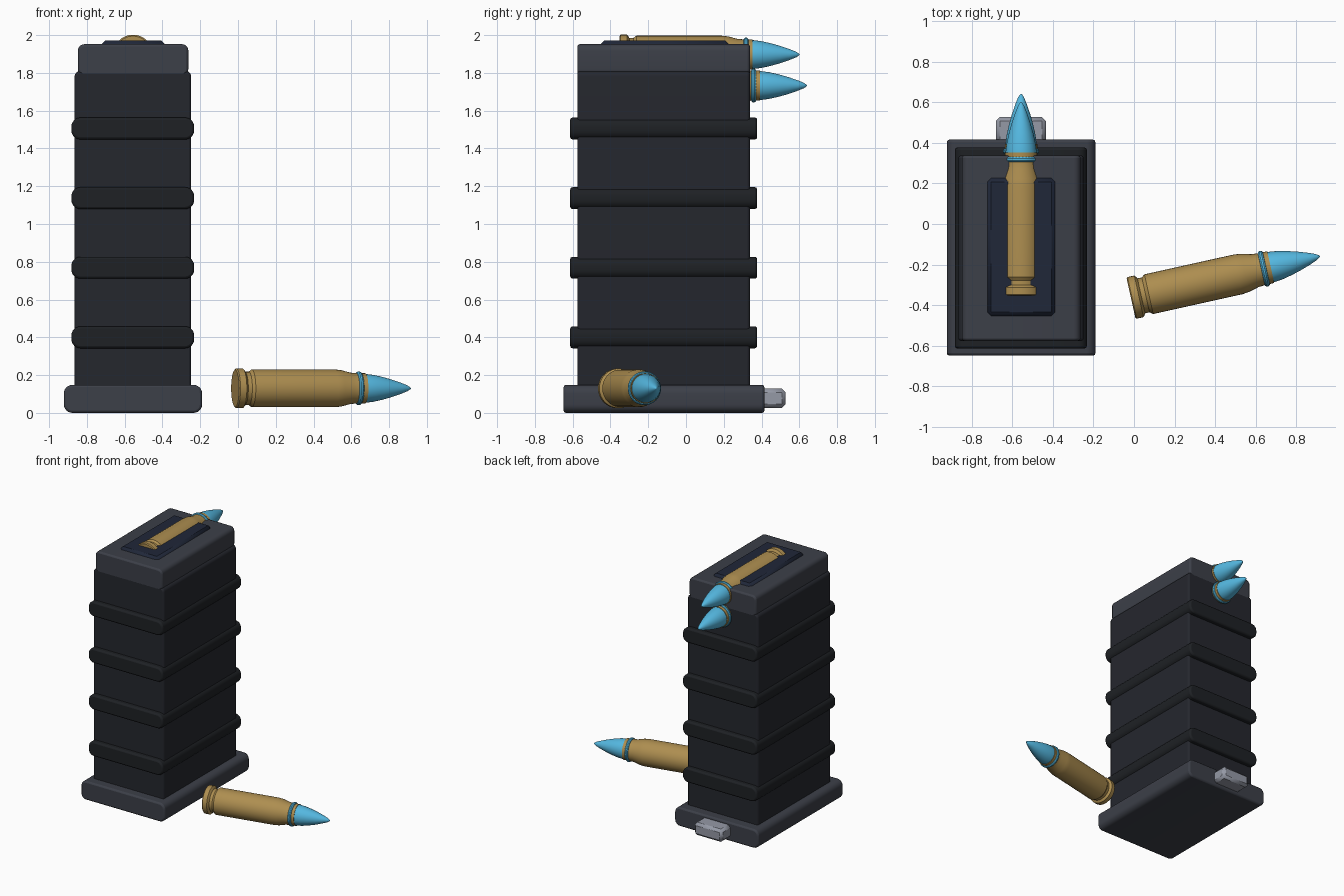
import bpy, bmesh, math
from mathutils import Matrix, Vector

if "Cube" in bpy.data.objects:
    bpy.data.objects.remove(bpy.data.objects["Cube"])


def material(name, rgb):
    m = bpy.data.materials.new(name)
    m.diffuse_color = (*rgb, 1)
    m.use_nodes = True
    m.node_tree.nodes["Principled BSDF"].inputs["Base Color"].default_value = m.diffuse_color
    return m


SHELL = material("shell_dark", (0.018, 0.02, 0.027))
RIB = material("rib_dark", (0.013, 0.015, 0.018))
TRIM = material("trim_grey", (0.045, 0.05, 0.065))
SLOT = material("slot_blue_black", (0.014, 0.02, 0.04))
STEEL = material("steel", (0.3, 0.32, 0.38))
BRASS = material("brass", (0.42, 0.27, 0.08))
BLUE = material("blue", (0.09, 0.48, 0.75))


def finish(bm, name, mat, angle=35):
    bmesh.ops.recalc_face_normals(bm, faces=bm.faces)
    me = bpy.data.meshes.new(name)
    bm.to_mesh(me)
    bm.free()
    ob = bpy.data.objects.new(name, me)
    bpy.context.collection.objects.link(ob)
    me.materials.append(mat)
    bpy.ops.object.select_all(action='DESELECT')
    ob.select_set(True)
    bpy.context.view_layer.objects.active = ob
    bpy.ops.object.shade_smooth_by_angle(angle=math.radians(angle))
    return ob


def block(name, x, y, z, mat, round_y=0.0, edge=0.012, segments=2):
    """Box from ranges; edges along y get a large radius, the rest a small one."""
    bm = bmesh.new()
    bmesh.ops.create_cube(bm, size=1)
    for v in bm.verts:
        v.co = Vector([(r[0] + r[1]) / 2 + c * (r[1] - r[0])
                       for r, c in zip((x, y, z), v.co)])
    if round_y:
        along = [e for e in bm.edges
                 if abs(e.verts[0].co.y - e.verts[1].co.y) > 0.01]
        bmesh.ops.bevel(bm, geom=along, offset=round_y, segments=6,
                        profile=0.5, affect='EDGES')
    ob = finish(bm, name, mat)
    bev = ob.modifiers.new("edge", 'BEVEL')
    bev.width = edge
    bev.segments = segments
    bev.limit_method = 'ANGLE'
    bev.angle_limit = math.radians(40)
    return ob


def lathe(name, profile, mat, matrix, closed=False):
    """Revolve (distance, radius) points around the local y axis."""
    bm = bmesh.new()
    vs = [bm.verts.new((r, s, 0)) for s, r in profile]
    es = [bm.edges.new(p) for p in zip(vs, vs[1:])]
    if closed:
        es.append(bm.edges.new((vs[-1], vs[0])))
    bmesh.ops.spin(bm, geom=vs + es, cent=(0, 0, 0), axis=(0, 1, 0),
                   angle=math.tau, steps=32)
    bmesh.ops.remove_doubles(bm, verts=bm.verts, dist=1e-4)
    ob = finish(bm, name, mat)
    ob.matrix_world = matrix
    return ob


CASE = [(0, 0), (0, 0.098), (0.006, 0.105), (0.04, 0.105), (0.046, 0.098),
        (0.052, 0.088), (0.074, 0.088), (0.09, 0.1), (0.54, 0.1),
        (0.575, 0.096), (0.625, 0.083), (0.66, 0.08), (0.705, 0.08), (0.705, 0)]
TIP = [(0.68, 0), (0.68, 0.077), (0.71, 0.076), (0.75, 0.071), (0.80, 0.06),
       (0.85, 0.046), (0.90, 0.029), (0.935, 0.015), (0.95, 0.005), (0.954, 0)]
RING = [(0.67 + 0.014 * math.cos(a * math.tau / 10),
         0.076 + 0.014 * math.sin(a * math.tau / 10)) for a in range(10)]


def cartridge(prefix, base, yaw=0.0):
    m = Matrix.Translation(base) @ Matrix.Rotation(math.radians(yaw), 4, 'Z')
    lathe(prefix + "_case", CASE, BRASS, m)
    lathe(prefix + "_tip", TIP, BLUE, m)
    lathe(prefix + "_ring", RING, BLUE, m, closed=True)


# Magazine shell, base and top collar
block("shell", (-0.865, -0.248), (-0.575, 0.338), (0.1, 1.81), SHELL, 0.03)
block("base_plate", (-0.922, -0.19), (-0.648, 0.415), (0, 0.148), TRIM, 0.045)
block("top_collar", (-0.848, -0.263), (-0.575, 0.338), (1.785, 1.952), TRIM, 0.035)

# Grip ribs
for i in range(4):
    z = 0.4 + 0.3685 * i
    block(f"rib_{i + 1}", (-0.882, -0.232), (-0.613, 0.377),
          (z - 0.058, z + 0.058), RIB, 0.048)

# Feed slot and rear catch
block("feed_slot", (-0.725, -0.385), (-0.455, 0.23), (1.9, 1.971), SLOT,
      edge=0.022, segments=1)
block("rear_catch", (-0.68, -0.434), (0.38, 0.527), (0.027, 0.128), STEEL,
      edge=0.02, segments=1)

# Two loaded cartridges and a loose one
cartridge("top_cartridge", (-0.556, -0.352, 1.897))
cartridge("second_cartridge", (-0.556, -0.312, 1.733))
cartridge("loose_cartridge", (-0.015, -0.365, 0.13), -77.5)
